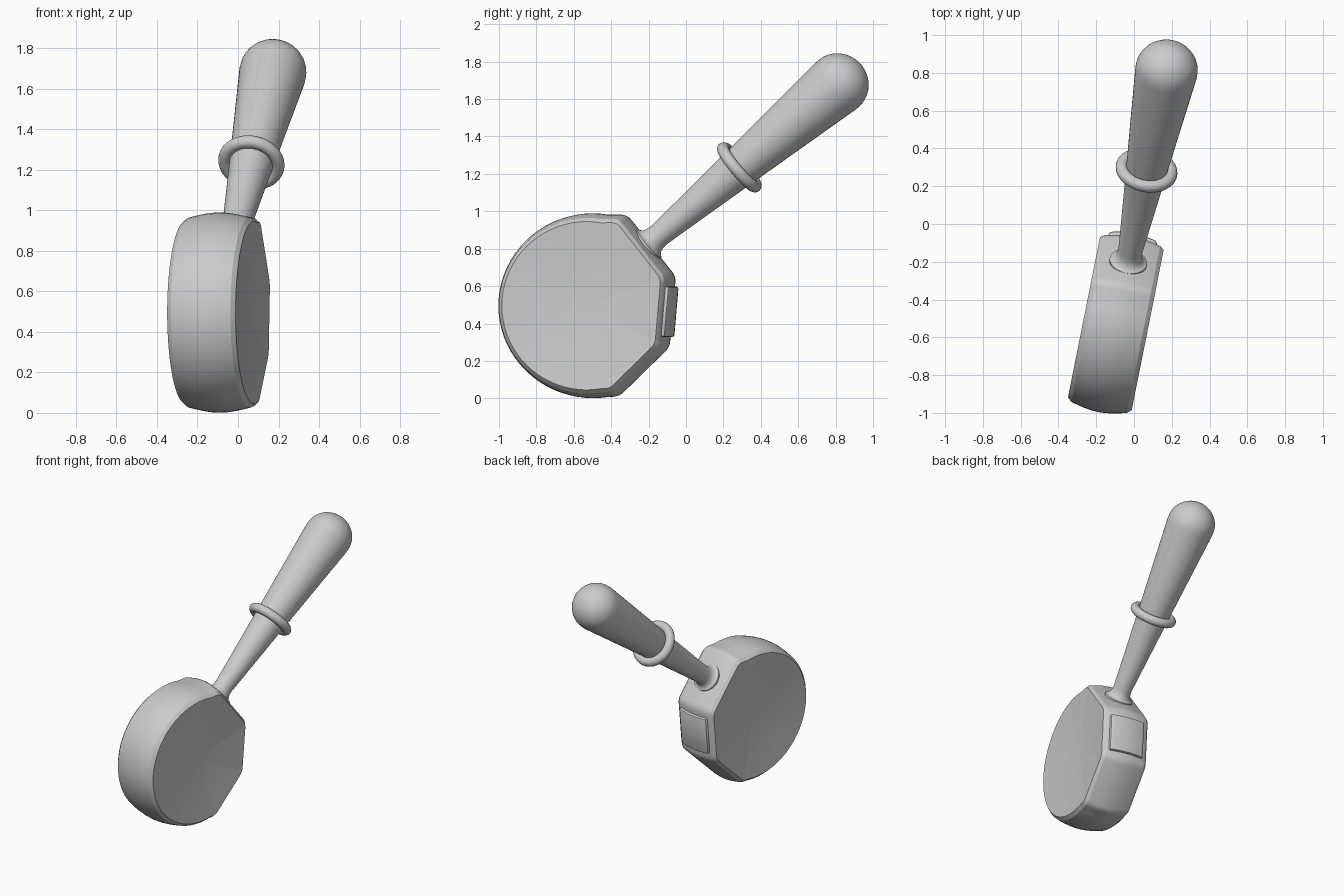
import bpy, bmesh
from math import sin, cos, pi, radians
from mathutils import Matrix, Vector

if "Cube" in bpy.data.objects:
    bpy.data.objects.remove(bpy.data.objects["Cube"])

# Common frame: disc plane is local YZ, turned slightly about Z
HEAD = Matrix.Translation((-0.09, -0.497, 0.495)) @ Matrix.Rotation(radians(-11.3), 4, 'Z')
HANDLE = HEAD @ Matrix.Translation((0, 0.26, 0.295)) @ Matrix.Rotation(radians(-50.4), 4, 'X')


def finish(name, bm, matrix, angle=30):
    bmesh.ops.remove_doubles(bm, verts=bm.verts, dist=1e-5)
    bmesh.ops.recalc_face_normals(bm, faces=bm.faces)
    bm.transform(matrix)
    mesh = bpy.data.meshes.new(name)
    bm.to_mesh(mesh)
    bm.free()
    ob = bpy.data.objects.new(name, mesh)
    bpy.context.collection.objects.link(ob)
    bpy.ops.object.select_all(action='DESELECT')
    ob.select_set(True)
    bpy.context.view_layer.objects.active = ob
    bpy.ops.object.shade_smooth_by_angle(angle=radians(angle))
    return ob


def loft(rings, closed=False):
    """Skin equal-length rings of points; optionally join last to first."""
    bm = bmesh.new()
    rows = [[bm.verts.new(p) for p in r] for r in rings]
    pairs = list(zip(rows, rows[1:])) + ([(rows[-1], rows[0])] if closed else [])
    for a, b in pairs:
        for i in range(len(a)):
            j = (i + 1) % len(a)
            bm.faces.new((a[i], a[j], b[j], b[i]))
    if not closed:
        bm.faces.new(rows[0])
        bm.faces.new(rows[-1])
    return bm


def revolve(profile, n=48, closed=False):
    return loft([[(r * cos(2 * pi * i / n), r * sin(2 * pi * i / n), s) for i in range(n)]
                 for s, r in profile], closed)


# Head outline: round front, three flats at the back with softened corners
corners = [Vector(p) for p in ((0.122, -0.445), (0.372, -0.205), (0.403, 0.145), (0.163, 0.445))]
arc = [Vector((0.463 * cos(radians(a)), 0.45 * sin(radians(a)))) for a in range(80, 281, 5)]
outline = []
for i, c in enumerate(corners):
    before = corners[i - 1] if i else arc[-1]
    after = corners[i + 1] if i < 3 else arc[0]
    p = c + (before - c).normalized() * 0.03
    q = c + (after - c).normalized() * 0.03
    for t in (0, 0.25, 0.5, 0.75, 1):
        outline.append(p * (1 - t) ** 2 + c * 2 * t * (1 - t) + q * t * t)
outline += arc

# Head: crowned rim, chamfered edge and shallow dished faces
half = [(0.045, 0.0), (0.043, 0.04), (0.037, 0.08), (0.028, 0.12), (0.02, 0.15), (0.0, 0.172),
        (-0.12, 0.162), (-0.24, 0.153), (-0.36, 0.147), (-0.455, 0.145)]
section = [(o, -x) for o, x in half[:0:-1]] + half
rings = [[(x, p.x * (1 + o / 0.46), p.y * (1 + o / 0.46)) for p in outline] for o, x in section]
finish("mallet_head", loft(rings), HEAD, 25)

# Rear pad: rounded plate that follows the crown of the rim
bm = bmesh.new()
bmesh.ops.create_cube(bm, size=1, matrix=Matrix.Diagonal((0.26, 0.07, 0.27, 1)))
bmesh.ops.bevel(bm, geom=bm.edges[:], offset=0.012, segments=2, affect='EDGES', profile=0.5)
for k in range(-3, 4):
    bmesh.ops.bisect_plane(bm, geom=bm.verts[:] + bm.edges[:] + bm.faces[:],
                           plane_co=(k * 0.035, 0, 0), plane_no=(1, 0, 0))
for v in bm.verts:
    v.co.y -= 0.025 * (v.co.x / 0.15) ** 2
finish("rear_pad", bm, HEAD @ Matrix.Translation((0, 0.411, -0.031))
       @ Matrix.Rotation(radians(-5), 4, 'X'), 35)

# Handle: flared foot, tapered shaft and domed end
profile = [(0.0, 0.1), (0.06, 0.1), (0.066, 0.087), (0.078, 0.075), (0.1, 0.067), (0.13, 0.064),
           (0.698, 0.109), (1.38, 0.165)]
profile += [(1.40 + 0.158 * sin(radians(a)), 0.165 * cos(radians(a))) for a in range(6, 87, 8)]
profile.append((1.558, 0.002))
finish("handle", revolve(profile), HANDLE, 50)

# Collar ring around the shaft
ring = [(0.698 + 0.032 * sin(2 * pi * i / 16), 0.133 + 0.032 * cos(2 * pi * i / 16)) for i in range(16)]
finish("collar_ring", revolve(ring, closed=True), HANDLE, 50)
